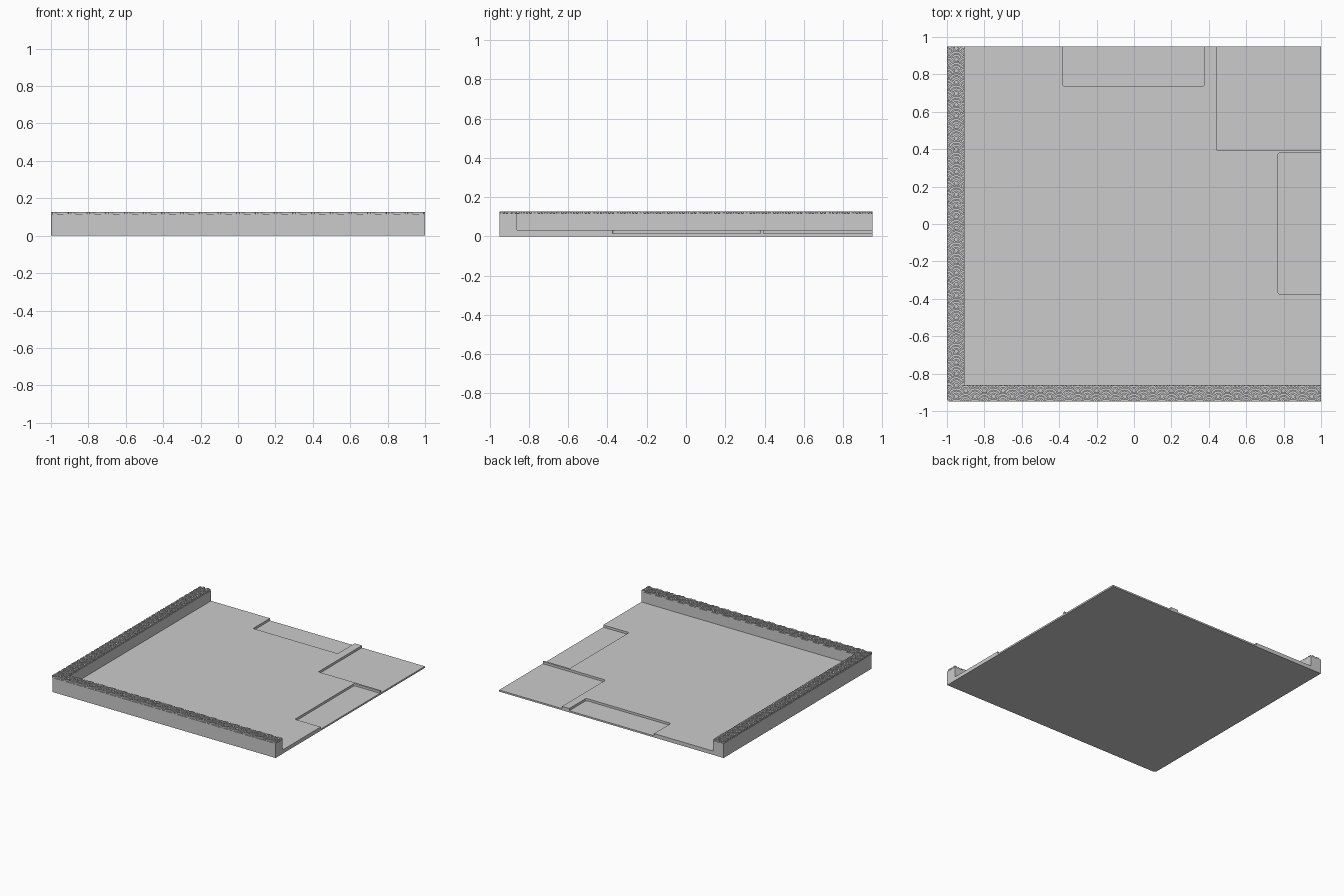
import bpy, bmesh, math

cube = bpy.data.objects.get("Cube")
if cube:
    bpy.data.objects.remove(cube, do_unlink=True)

grey = bpy.data.materials.new("plain grey")
grey.use_nodes = True
COLOUR = (0.6, 0.6, 0.6, 1)
grey.diffuse_color = COLOUR
grey.node_tree.nodes["Principled BSDF"].inputs["Base Color"].default_value = COLOUR

X, Y = 1.0, 0.95               # half size of the tile
WALL_X, WALL_Y = -0.905, -0.86  # inner faces of the two walls
POCKET_Z, FLOOR_Z, WALL_Z, TOP_Z = 0.013, 0.031, 0.115, 0.127


def finish(name, bm):
    bmesh.ops.recalc_face_normals(bm, faces=bm.faces)
    mesh = bpy.data.meshes.new(name)
    bm.to_mesh(mesh)
    bm.free()
    mesh.materials.append(grey)
    obj = bpy.data.objects.new(name, mesh)
    bpy.context.collection.objects.link(obj)
    return obj


def add_prism(bm, outline, z0, z1):
    low = [bm.verts.new((x, y, z0)) for x, y in outline]
    high = [bm.verts.new((x, y, z1)) for x, y in outline]
    bm.faces.new(low[::-1])
    bm.faces.new(high)
    for i in range(len(low)):
        j = (i + 1) % len(low)
        bm.faces.new((low[i], low[j], high[j], high[i]))


def prism(name, outline, z0, z1):
    bm = bmesh.new()
    add_prism(bm, outline, z0, z1)
    return finish(name, bm)


def corner(x, y, sx, sy, r=0.01, steps=3):
    """Rounded corner; sx, sy point from the corner to the arc centre.
    Runs from the horizontal edge to the vertical edge."""
    angles = [math.pi / 2 * i / steps for i in range(steps + 1)]
    return [(x + sx * r * (1 - math.sin(a)), y + sy * r * (1 - math.cos(a))) for a in angles]


# Thin base plate under the pockets
prism("base_plate", [(WALL_X, WALL_Y), (X, WALL_Y), (X, Y), (WALL_X, Y)], 0, POCKET_Z)

# Raised floor, notched around the three shallow pockets
floor_outline = [(WALL_X, WALL_Y), (X, WALL_Y), (X, -0.375)]
floor_outline += corner(0.77, -0.375, 1, 1)
floor_outline += corner(0.77, 0.38, 1, -1)[::-1]
floor_outline += [(X, 0.38), (X, 0.395), (0.44, 0.395), (0.44, Y), (0.375, Y)]
floor_outline += corner(0.375, 0.735, -1, 1)[::-1]
floor_outline += corner(-0.38, 0.735, 1, 1)
floor_outline += [(-0.38, Y), (WALL_X, Y)]
prism("raised_floor", floor_outline, POCKET_Z, FLOOR_Z)

# L-shaped border wall with a rounded outer corner
wall_outline = corner(-X, -Y, 1, 1, 0.02, 4)[::-1]
wall_outline += [(X, -Y), (X, WALL_Y), (WALL_X, WALL_Y), (WALL_X, Y), (-X, Y)]
prism("border_wall", wall_outline, 0, WALL_Z)

# Overlapping fish-scale arcs in relief along the wall tops
R, ROW = 0.05, 0.03
RINGS = [(0.042, 0.05), (0.026, 0.034), (0.008, 0.018)]
STEPS = 14


def on_wall(x, y):
    inside = abs(x) < X and abs(y) < Y
    return inside and (x < WALL_X or y < WALL_Y)


def clamp_to_wall(p, front):
    x, y = p
    hi_x, hi_y = (X, WALL_Y) if front else (WALL_X, Y)
    return max(-X, min(hi_x, x)), max(-Y, min(hi_y, y))


def covered(x, y, cx, cy):
    """True where a scale of a nearer row hides the point."""
    for k in (1, 2, 3):
        for shift in (-2, -1, 0, 1, 2):
            if (shift + k) % 2 == 0:
                if math.hypot(x - cx - shift * R, y - cy + k * ROW) < R:
                    return True
    return False


bm = bmesh.new()
rows = int(2 * Y / ROW) + 4
cols = int(X / R) + 2
for row in range(-2, rows):
    cy = -Y + row * ROW
    for col in range(-1, cols):
        cx = -X + 2 * R * col + R * (row % 2)
        if cy > WALL_Y + R and cx > WALL_X + R:
            continue
        for r0, r1 in RINGS:
            for i in range(STEPS):
                a, b = (math.pi * (i + d) / STEPS for d in (0, 1))
                mid, rm = (a + b) / 2, (r0 + r1) / 2
                mx, my = cx + rm * math.cos(mid), cy + rm * math.sin(mid)
                if not on_wall(mx, my) or covered(mx, my, cx, cy):
                    continue
                quad = [(cx + r * math.cos(t), cy + r * math.sin(t))
                        for r, t in ((r0, a), (r1, a), (r1, b), (r0, b))]
                quad = [clamp_to_wall(p, my < WALL_Y) for p in quad]
                add_prism(bm, quad, WALL_Z - 0.002, TOP_Z)
bmesh.ops.remove_doubles(bm, verts=bm.verts, dist=0.00005)
finish("scale_relief", bm)
